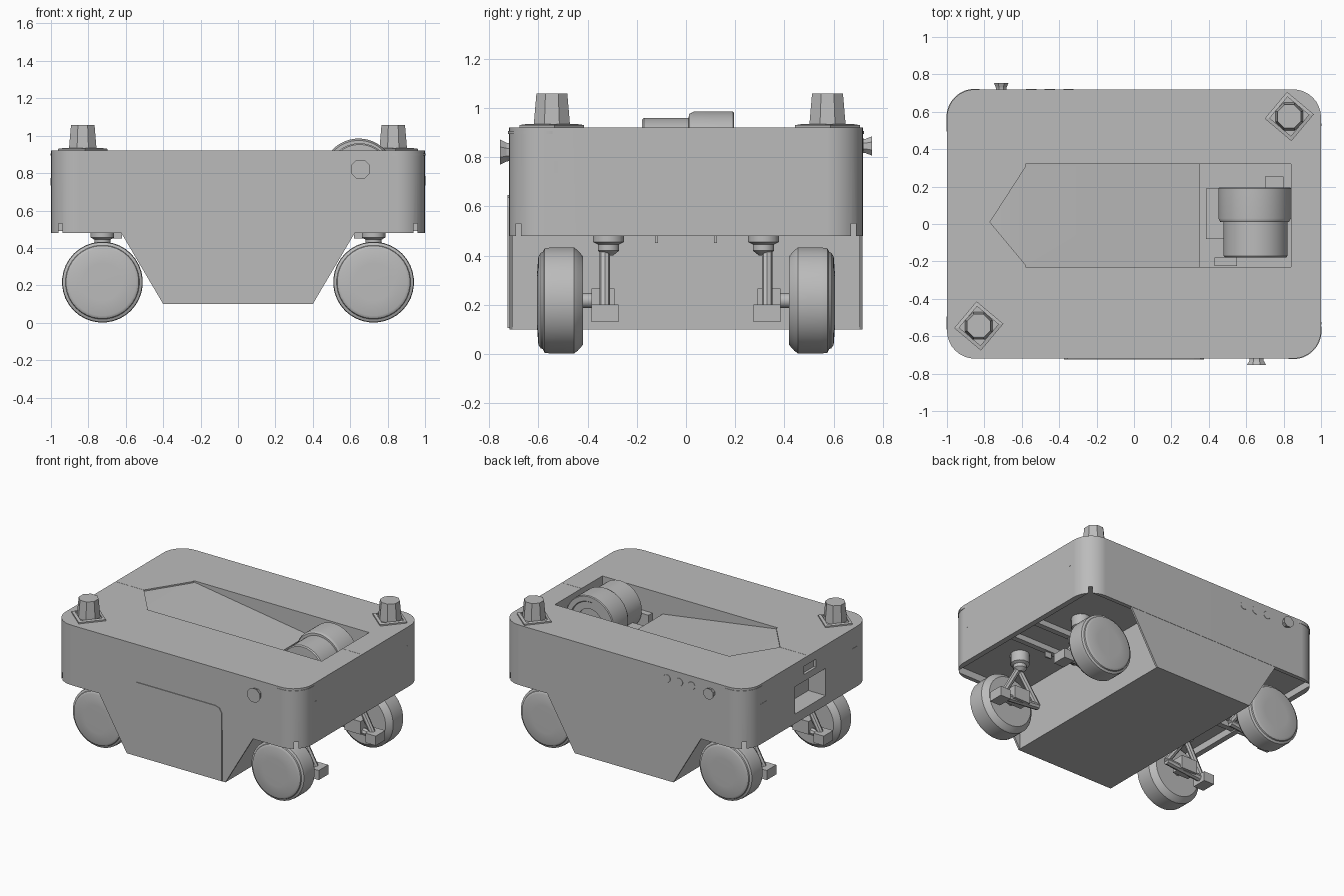
import bpy, bmesh, math
from mathutils import Vector

cube = bpy.data.objects.get("Cube")
if cube:
    bpy.data.objects.remove(cube, do_unlink=True)

grey = bpy.data.materials.new("plain grey")
grey.use_nodes = True
COLOUR = (0.5, 0.5, 0.5, 1)
grey.diffuse_color = COLOUR
grey.node_tree.nodes["Principled BSDF"].inputs["Base Color"].default_value = COLOUR


def activate(ob):
    bpy.ops.object.select_all(action='DESELECT')
    ob.select_set(True)
    bpy.context.view_layer.objects.active = ob


def soften(ob):
    activate(ob)
    bpy.ops.object.shade_smooth_by_angle(angle=math.radians(35))
    ob.modifiers.new("even_shading", 'WEIGHTED_NORMAL').keep_sharp = True


def finish(name, bm, smooth=False):
    bmesh.ops.recalc_face_normals(bm, faces=bm.faces[:])
    mesh = bpy.data.meshes.new(name)
    bm.to_mesh(mesh)
    bm.free()
    ob = bpy.data.objects.new(name, mesh)
    bpy.context.collection.objects.link(ob)
    mesh.materials.append(grey)
    if smooth:
        soften(ob)
    return ob


def prism(name, points, axis, lo, hi):
    """Extrude a 2D outline along y (outline in x,z) or z (outline in x,y)."""
    bm = bmesh.new()
    place = (lambda a, b: (a, lo, b)) if axis == 'y' else (lambda a, b: (a, b, lo))
    face = bm.faces.new([bm.verts.new(place(a, b)) for a, b in points])
    made = bmesh.ops.extrude_face_region(bm, geom=[face])["geom"]
    step = Vector((0, hi - lo, 0)) if axis == 'y' else Vector((0, 0, hi - lo))
    bmesh.ops.translate(bm, vec=step, verts=[v for v in made if isinstance(v, bmesh.types.BMVert)])
    return finish(name, bm)


def box(name, x, y, z):
    return prism(name, [(x[0], y[0]), (x[1], y[0]), (x[1], y[1]), (x[0], y[1])], 'z', *z)


def lathe(name, profile, centre, axis='z', sides=32, smooth=True):
    """Spin (radius, along) pairs round an axis through centre."""
    bm = bmesh.new()
    rings = []
    for r, h in profile:
        ring = []
        for i in range(sides):
            a = math.tau * (i + 0.5) / sides
            u, v = r * math.cos(a), r * math.sin(a)
            ring.append(bm.verts.new((u, v, h) if axis == 'z' else (u, h, v)))
        rings.append(ring)
    for a, b in zip(rings, rings[1:]):
        for i in range(sides):
            j = (i + 1) % sides
            bm.faces.new((a[i], a[j], b[j], b[i]))
    bm.faces.new(rings[0])
    bm.faces.new(rings[-1])
    ob = finish(name, bm, smooth)
    ob.location = centre
    return ob


def bar(name, start, end, radius, sides=8):
    bm = bmesh.new()
    a, b = Vector(start), Vector(end)
    bmesh.ops.create_cone(bm, cap_ends=True, segments=sides, radius1=radius, radius2=radius, depth=(b - a).length)
    turn = (b - a).to_track_quat('Z', 'Y')
    for v in bm.verts:
        v.co = turn @ v.co + (a + b) / 2
    return finish(name, bm, True)


def cut(ob, cutter):
    """Carve the cutter out of the object, then discard the cutter."""
    mod = ob.modifiers.new("cut", 'BOOLEAN')
    mod.operation, mod.solver, mod.object = 'DIFFERENCE', 'EXACT', cutter
    activate(ob)
    bpy.ops.object.modifier_apply(modifier=mod.name)
    bpy.data.objects.remove(cutter, do_unlink=True)


def rounded(hx, hy, r, steps=8):
    pts = []
    for k, (sx, sy) in enumerate([(1, 1), (-1, 1), (-1, -1), (1, -1)]):
        for i in range(steps + 1):
            a = math.pi / 2 * (k + i / steps)
            pts.append((sx * (hx - r) + r * math.cos(a), sy * (hy - r) + r * math.sin(a)))
    return pts


# Main shell with rounded corners
TOP, BELLY = 0.92, 0.48
shell = prism("upper_body", rounded(1, 0.72, 0.15), 'z', BELLY, TOP)

# Sloping tray and deep drum bay sunk in the top
cut(shell, prism("tray_tip_cutter", [(-0.77, 0.01), (-0.57, -0.23), (-0.57, 0.32)], 'z', 0.91, 1.0))
cut(shell, prism("tray_slope_cutter", [(-0.58, 0.91), (0.36, 0.77), (0.36, 1), (-0.58, 1)], 'y', -0.23, 0.32))
cut(shell, box("drum_bay_cutter", (0.35, 0.84), (-0.23, 0.32), (0.58, 1)))

# End opening, small slot and wheel wells
cut(shell, box("end_opening_cutter", (-1.1, -0.86), (-0.19, 0.165), (0.55, 0.75)))
cut(shell, box("end_slot_cutter", (-1.1, -0.98), (-0.08, 0.06), (0.8, 0.86)))
for xs in ((0.39, 0.96), (-0.96, -0.39)):
    cut(shell, box("well_cutter", xs, (-0.69, 0.69), (0.4, 0.53)))
soften(shell)

# Thin scanner rims on the two corners without beacons
for s in (1, -1):
    lathe("corner_rim", [(0.153, 0), (0.153, 0.012)], (s * 0.85, s * -0.57, 0.893), sides=40)

# Central hull box between two thin side skirts
box("hull_box", (-0.4, 0.4), (-0.71, 0.71), (0.1, 0.55))
for name, y in (("front_skirt", -0.718), ("back_skirt", 0.704)):
    prism(name, [(-0.63, 0.49), (-0.4, 0.1), (0.4, 0.1), (0.63, 0.49)], 'y', y, y + 0.014)

# Front hatch and top seams
prism("front_hatch", [(-0.375, 0.105), (0.375, 0.105), (0.375, 0.60), (0.355, 0.635), (0.32, 0.645),
                      (-0.32, 0.645), (-0.355, 0.635), (-0.375, 0.60)], 'y', -0.725, -0.717)
for x in ((-0.99, -0.77), (0.84, 0.99)):
    box("top_seam", x, (0.008, 0.012), (0.918, 0.921))

# Diagonal corner beacons on square plates
for x, y in ((0.83, 0.575), (-0.83, -0.545)):
    plate = lathe("beacon_plate", [(0.132, -0.005), (0.132, 0.01), (0.105, 0.014), (0.105, 0.005)],
                  (x, y, TOP), sides=4, smooth=False)
    plate.rotation_euler.z = math.radians(50)
    lathe("beacon", [(0.08, 0.003), (0.078, 0.03), (0.068, 0.138)], (x, y, TOP), sides=8, smooth=False)

# Flared side knobs, back buttons and end lights
for x, z, s, r in ((0.655, 0.82, -1, 0.055), (-0.71, 0.845, 1, 0.042)):
    lathe("side_knob", [(r * 0.7, 0), (r * 0.75, s * 0.015), (r, s * 0.04)], (x, s * 0.715, z), 'y', 8, False)
for x in (-0.55, -0.45, -0.35):
    lathe("back_button", [(0.03, 0), (0.028, 0.004)], (x, 0.718, 0.85), 'y', 12)
for y in (-0.53, 0.53):
    box("end_mark", (0.99, 1.002), (y - 0.007, y + 0.007), (0.735, 0.785))
    box("end_light", (-1.002, -0.99), (y - 0.035, y + 0.035), (0.735, 0.775))

# Stepped drum lying across the bay
lathe("large_drum", [(0.1, 0.175), (0.1, 0.19), (0.15, 0.19), (0.155, 0.196), (0.19, 0.196), (0.195, 0.19),
                     (0.195, 0.03), (0.185, 0.012), (0.16, 0.01)], (0.645, 0, 0.79), 'y', 40)
lathe("small_drum", [(0.172, 0.02), (0.172, -0.17), (0.165, -0.178), (0.06, -0.18)], (0.65, 0, 0.788), 'y', 40)
box("drum_mount", (0.385, 0.5), (-0.08, 0.19), (0.7, 0.73))
box("drum_post", (0.4, 0.48), (-0.02, 0.13), (0.57, 0.71))
box("drum_back_bracket", (0.7, 0.8), (0.18, 0.255), (0.58, 0.84))
box("drum_front_bracket", (0.43, 0.55), (-0.225, -0.18), (0.58, 0.76))

# Four wheels, each on a triangular strut
WHEEL = [(0.1, 0.096), (0.18, 0.09), (0.195, 0.08), (0.198, 0.072), (0.213, 0.065), (0.216, 0.04),
         (0.216, -0.055), (0.205, -0.07), (0.18, -0.092), (0.08, -0.092)]
for sx in (1, -1):
    for sy in (1, -1):
        x, y, z = sx * 0.725, sy * 0.51, 0.217
        lathe("wheel", [(r, sy * h) for r, h in WHEEL], (x, y, z), 'y', 36)
        bar("axle", (x, sy * 0.44, z), (x, sy * 0.36, z), 0.03, 12)
        inner = sy * 0.33
        top = (x, inner, 0.43)
        feet = [(sx * 0.56, inner, 0.2), (sx * 0.87, inner, 0.17)]
        for foot in feet:
            bar("strut", top, foot, 0.022)
        bar("strut_crossbar", feet[0], feet[1], 0.025)
        lathe("strut_pivot", [(0.02, 0.4), (0.045, 0.42), (0.045, 0.445), (0.065, 0.455), (0.065, 0.535)],
              (x, sy * 0.315, 0), 'z', 12)
        box("strut_foot", sorted((sx * 0.84, sx * 0.925)), sorted((sy * 0.275, sy * 0.385)), (0.13, 0.2))
        box("hub_block", sorted((sx * 0.66, sx * 0.79)), sorted((sy * 0.29, sy * 0.385)), (0.17, 0.265))

# Rails inside the wheel wells, each with a small hanging tab
for sx in (1, -1):
    for y in (-0.12, 0.12):
        box("under_rail", sorted((sx * 0.4, sx * 0.965)), (y - 0.02, y + 0.02), (0.49, 0.535))
        box("rail_tab", sorted((sx * 0.62, sx * 0.67)), (y - 0.006, y + 0.006), (0.45, 0.5))
